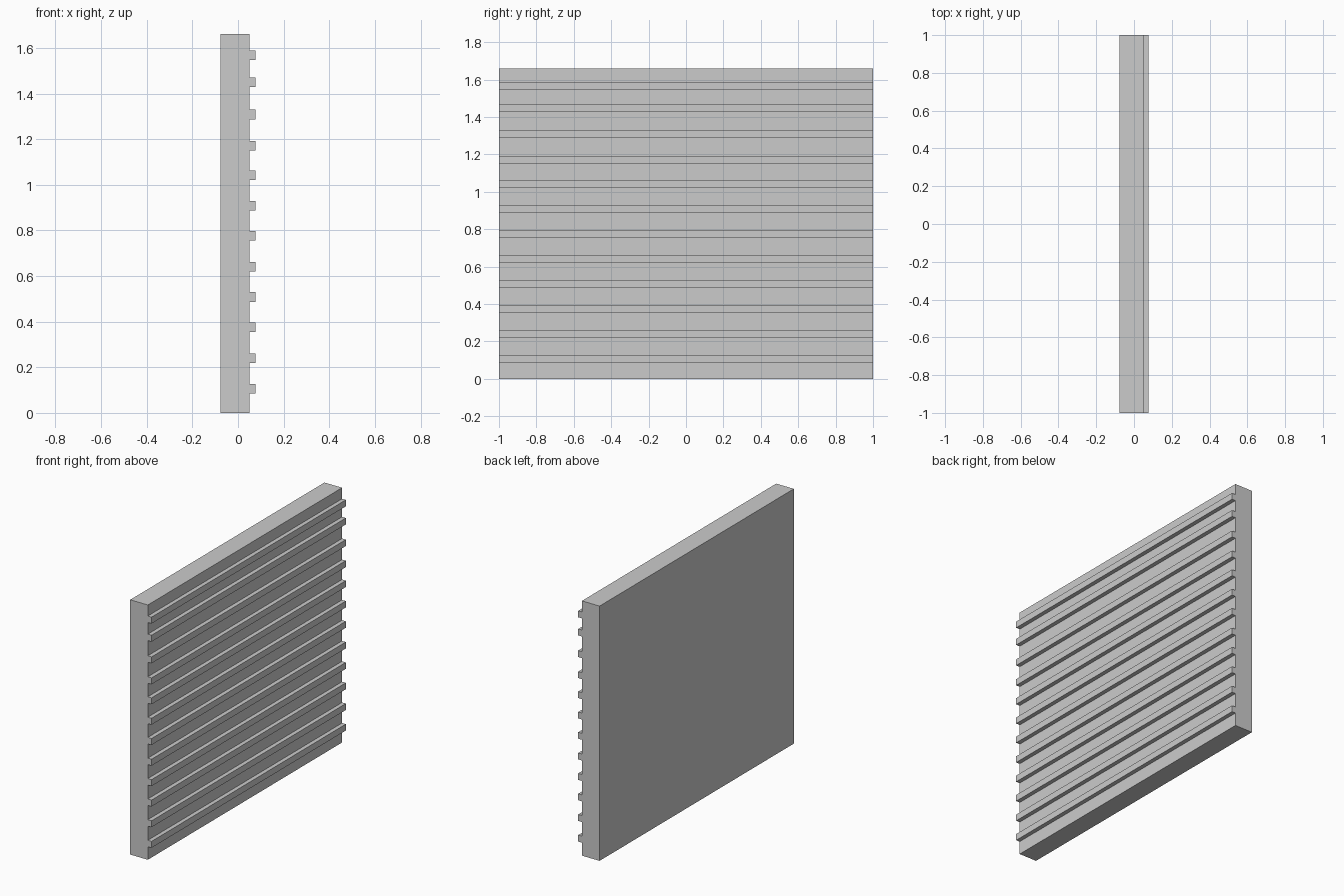
import bpy, bmesh
from mathutils import Matrix, Vector

if "Cube" in bpy.data.objects:
    bpy.data.objects.remove(bpy.data.objects["Cube"])


def box(name, x0, x1, z0, z1, half_width=1.0):
    """Box spanning x0..x1 and z0..z1, centred on y = 0."""
    bm = bmesh.new()
    centre = Vector(((x0 + x1) / 2, 0, (z0 + z1) / 2))
    size = Matrix.Diagonal((x1 - x0, 2 * half_width, z1 - z0, 1))
    bmesh.ops.create_cube(bm, size=1, matrix=Matrix.Translation(centre) @ size)
    mesh = bpy.data.meshes.new(name)
    bm.to_mesh(mesh)
    bm.free()
    obj = bpy.data.objects.new(name, mesh)
    bpy.context.collection.objects.link(obj)
    return obj


BACK, FACE, RIB_FRONT = -0.077, 0.050, 0.077
RIB_HEIGHT = 0.042

# Flat wall slab
box("wall_panel", BACK, FACE, 0, 1.66)

# Horizontal ribs, slightly unevenly spaced near the top
rib_centres = [0.106, 0.240, 0.375, 0.508, 0.641, 0.776,
               0.908, 1.041, 1.171, 1.308, 1.449, 1.567]
for i, z in enumerate(rib_centres, 1):
    box(f"rib_{i:02d}", FACE, RIB_FRONT, z - RIB_HEIGHT / 2, z + RIB_HEIGHT / 2)
